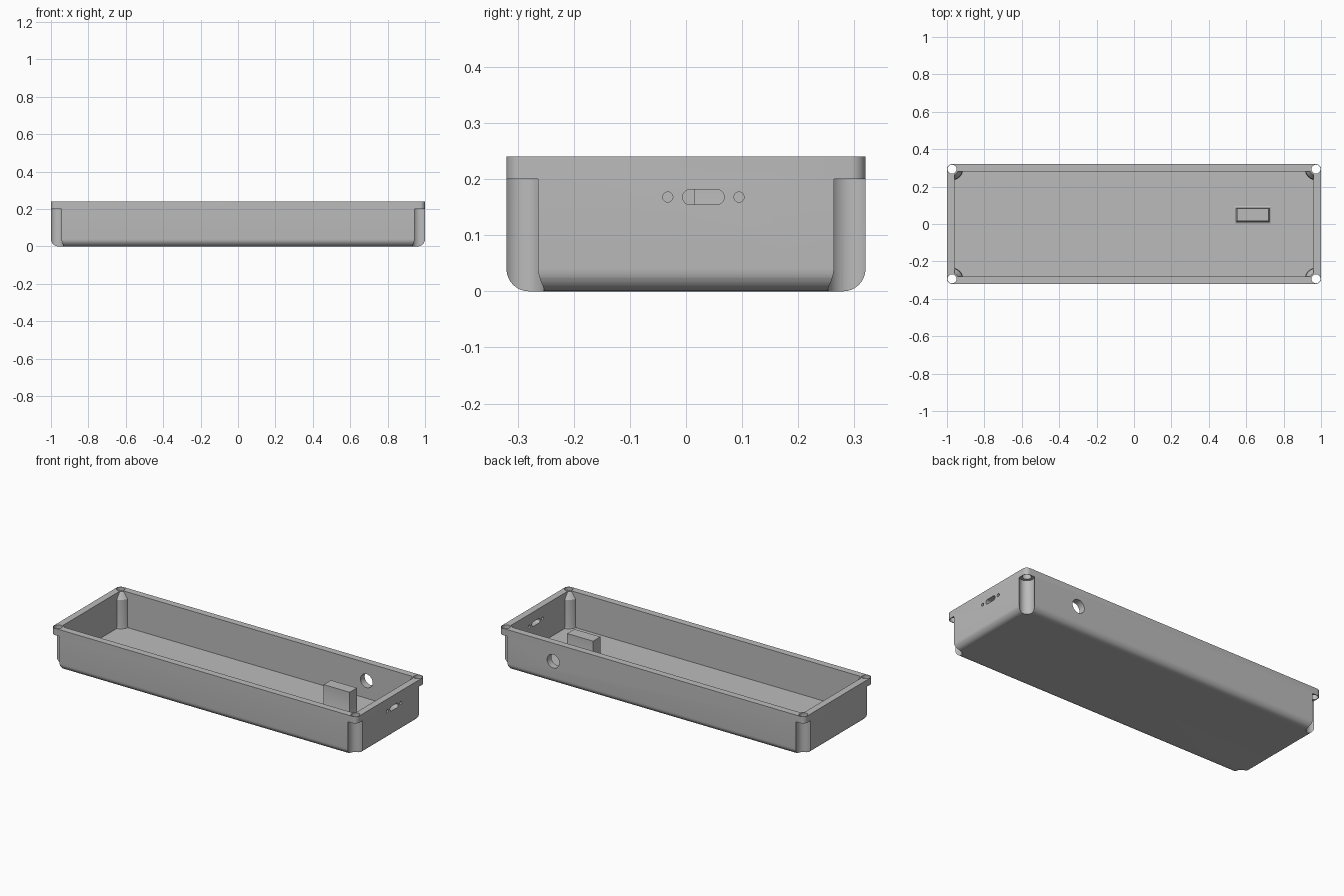
import bpy, bmesh, math
from mathutils import Matrix

if "Cube" in bpy.data.objects:
    bpy.data.objects.remove(bpy.data.objects["Cube"], do_unlink=True)

grey = bpy.data.materials.new("plain_grey")
grey.use_nodes = True
grey.diffuse_color = (0.5, 0.5, 0.5, 1)
grey.node_tree.nodes["Principled BSDF"].inputs["Base Color"].default_value = (0.5, 0.5, 0.5, 1)

HX, HY, TOP, WALL, FLOOR = 1.0, 0.32, 0.24, 0.04, 0.03
SX, SY = 0.973, 0.293       # screw position
LIP = 0.2                   # underside of the screw lugs


def finish(name, bm):
    bmesh.ops.recalc_face_normals(bm, faces=bm.faces)
    mesh = bpy.data.meshes.new(name)
    bm.to_mesh(mesh)
    bm.free()
    mesh.materials.append(grey)
    obj = bpy.data.objects.new(name, mesh)
    bpy.context.collection.objects.link(obj)
    return obj


def loft(name, rings):
    """Skin a stack of equal-length point rings and cap both ends."""
    bm = bmesh.new()
    loops = [[bm.verts.new(p) for p in ring] for ring in rings]
    n = len(loops[0])
    for a, b in zip(loops, loops[1:]):
        for i in range(n):
            j = (i + 1) % n
            bm.faces.new((a[i], a[j], b[j], b[i]))
    bm.faces.new(loops[0][::-1])
    bm.faces.new(loops[-1])
    return finish(name, bm)


def rounded_ring(hx, hy, r, z, steps=8):
    pts = []
    for q, (sx, sy) in enumerate(((1, 1), (-1, 1), (-1, -1), (1, -1))):
        for k in range(steps + 1):
            a = (q + k / steps) * math.pi / 2
            pts.append((sx * (hx - r) + r * math.cos(a),
                        sy * (hy - r) + r * math.sin(a), z))
    return pts


def rect_ring(x0, x1, y0, y1, z):
    return [(x0, y0, z), (x1, y0, z), (x1, y1, z), (x0, y1, z)]


def column(name, x, y, profile, n=40):
    """Round vertical column from (radius, height) pairs."""
    return loft(name, [[(x + r * math.cos(2 * math.pi * i / n),
                         y + r * math.sin(2 * math.pi * i / n), z)
                        for i in range(n)] for r, z in profile])


def bore(name, centre, r, axis, half_slot=0.0, n=32):
    """Horizontal round or slotted cutter through a wall."""
    rings = []
    for d in (-0.06, 0.06):
        ring = []
        for i in range(n):
            a = 2 * math.pi * (i + 0.5) / n
            u = r * math.cos(a) + math.copysign(half_slot, math.cos(a))
            v = r * math.sin(a)
            ring.append((d, u, v) if axis == "x" else (u, d, v))
        rings.append(ring)
    obj = loft(name, rings)
    obj.data.transform(Matrix.Translation(centre))
    return obj


def cut(target, cutter):
    mod = target.modifiers.new("cut", "BOOLEAN")
    mod.operation = "DIFFERENCE"
    mod.solver = "EXACT"
    mod.object = cutter
    cutter.hide_render = True
    deps = bpy.context.evaluated_depsgraph_get()
    mesh = bpy.data.meshes.new_from_object(target.evaluated_get(deps))
    target.modifiers.clear()
    target.data = mesh
    bpy.data.objects.remove(cutter, do_unlink=True)


corners = [(sx * SX, sy * SY) for sx in (1, -1) for sy in (1, -1)]

# Outer tray with rounded lower edges
fillet = 0.04
rings = []
for k in range(9):
    a = k / 8 * math.pi / 2
    inset = fillet * (1 - math.sin(a))
    rings.append(rounded_ring(HX - inset, HY - inset, 0.027, fillet * (1 - math.cos(a))))
rings.append(rounded_ring(HX, HY, 0.027, TOP))
tray = loft("tray", rings)

# Cavity, leaving screw bosses in the corners
cavity = loft("cavity_cutter", [rect_ring(WALL - HX, HX - WALL, WALL - HY, HY - WALL, z)
                                for z in (FLOOR, TOP + 0.05)])
for x, y in corners:
    cut(cavity, column("boss", x, y, [(0.062, 0), (0.056, 0.045), (0.056, LIP),
                                      (0.032, TOP - 0.005), (0.032, TOP + 0.1)]))
cut(tray, cavity)

# Screw recesses below the lugs and the screw holes through them
for x, y in corners:
    cut(tray, column("recess_cutter", x, y, [(0.04, -0.05), (0.04, LIP)]))
    cut(tray, column("screw_cutter", x, y, [(0.024, LIP - 0.03), (0.024, TOP + 0.05)]))

# Connector slot with two pin holes in the end wall, cable hole in the back wall
port_y, port_z = 0.031, 0.168
cut(tray, bore("slot_cutter", (0.98, port_y, port_z), 0.0135, "x", 0.0235))
for side in (-1, 1):
    cut(tray, bore("pin_cutter", (0.98, port_y + side * 0.0635, port_z), 0.009, "x"))
cut(tray, bore("cable_cutter", (0.645, 0.3, 0.133), 0.04, "y"))

# Support block with a flared foot
foot = 0.012
support = loft("support_block", [
    rect_ring(0.55 - e, 0.72 + e, 0.015 - e, 0.083 + e, z)
    for e, z in ((foot, FLOOR - 0.005), (foot, FLOOR), (foot * 0.3, FLOOR + foot * 0.3),
                 (0, FLOOR + foot), (0, 0.187))])

for obj in (tray, support):
    bpy.ops.object.select_all(action="DESELECT")
    obj.select_set(True)
    bpy.context.view_layer.objects.active = obj
    bpy.ops.object.shade_smooth_by_angle(angle=math.radians(30))
